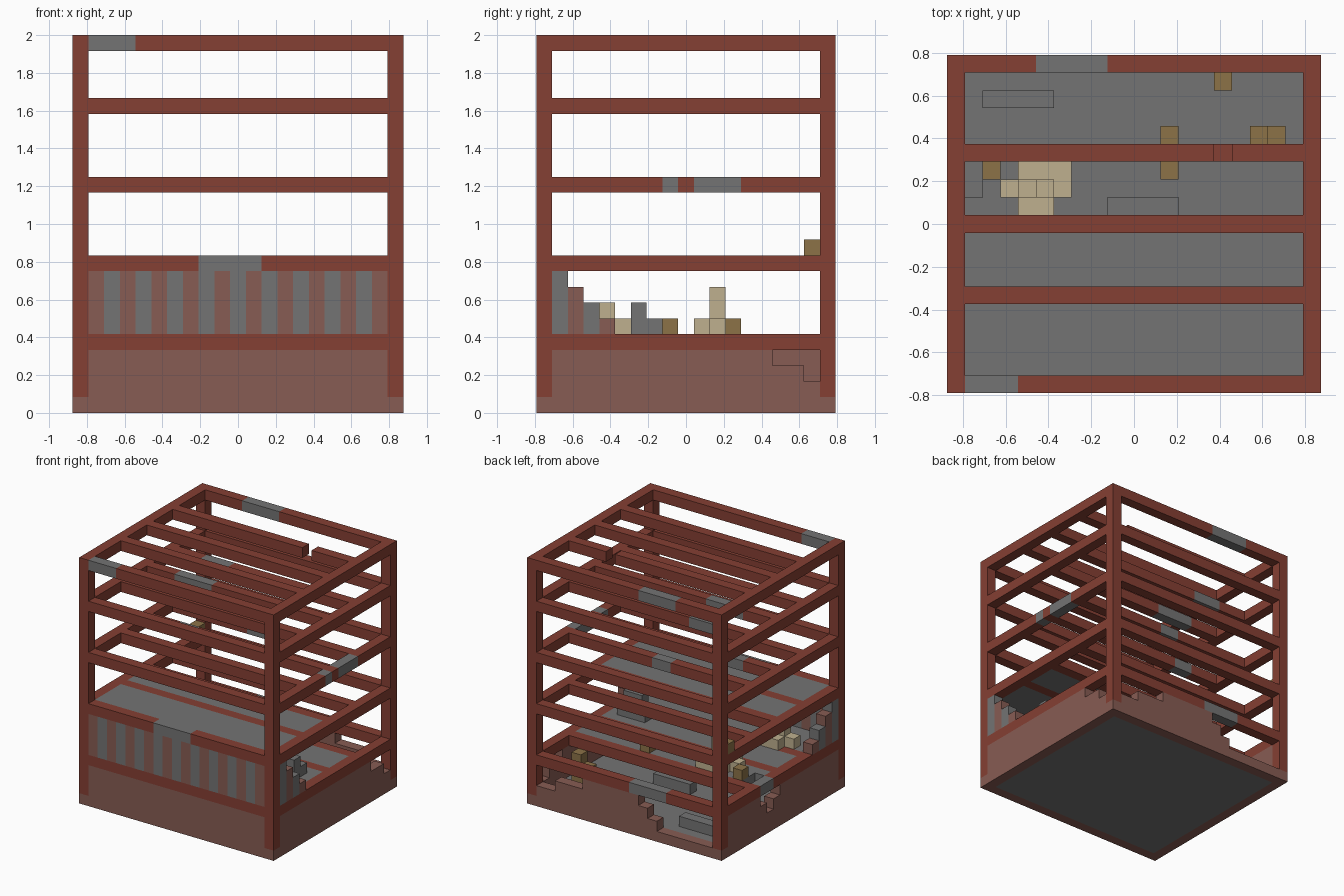
import bpy, bmesh

cube = bpy.data.objects.get("Cube")
if cube:
    bpy.data.objects.remove(cube)

U = 1 / 12              # one block
HX, HY = 10.5, 9.5      # half width and half depth in blocks
IX, IY = HX - 1, HY - 1
LEVELS = (4, 9, 14, 19, 23)


def material(name, rgb):
    m = bpy.data.materials.new(name)
    m.use_nodes = True
    m.diffuse_color = (*rgb, 1)
    m.node_tree.nodes["Principled BSDF"].inputs["Base Color"].default_value = (*rgb, 1)
    return m


MATS = {
    "red": material("rust red", (.235, .05, .033)),
    "grey": material("steel grey", (.174, .174, .174)),
    "brown": material("faded rust", (.243, .107, .087)),
    "tan": material("tan", (.264, .17, .064)),
    "cream": material("cream", (.52, .434, .274)),
}
parts = {}


def box(part, colour, x0, x1, y0, y1, z0, z1):
    """Queue a block-aligned box for a part."""
    parts.setdefault((part, colour), []).append((x0, x1, y0, y1, z0, z1))


def block(part, colour, x, y, z, h=1):
    box(part, colour, x, x + 1, y, y + 1, z, z + h)


def rail(part, axis, across, z, patches=(), gap=None):
    """Beam along an axis, with grey patches and an optional gap."""
    end = IX if axis == "x" else IY
    cuts = sorted({-end, end, *(v for p in patches for v in p), *(gap or ())})
    for a, b in zip(cuts, cuts[1:]):
        if gap and (a, b) == gap:
            continue
        colour = "grey" if (a, b) in patches else "red"
        if axis == "x":
            box(part, colour, a, b, across - .5, across + .5, z, z + 1)
        else:
            box(part, colour, across - .5, across + .5, a, b, z, z + 1)


# Corner posts and their faded feet
for sx in (-1, 1):
    for sy in (-1, 1):
        x, y = sx * 10 - .5, sy * 9 - .5
        block("corner_posts", "red", x, y, 1, 23)
        block("base_walls", "brown", x, y, 0)

# Outer rails with grey patches
front = {23: [(-9.5, -6.5)], 9: [(-2.5, 1.5)]}
back = {23: [(-5.5, -1.5)], 4: [(-4.5, -.5)]}
left = {14: [(-1.5, -.5), (.5, 3.5)]}
right = {4: [(1.5, 3.5)]}
for z in LEVELS:
    rail("front_rails", "x", -9, z, front.get(z, ()))
    rail("back_rails", "x", 9, z, back.get(z, ()))
    rail("left_rails", "y", 10, z, left.get(z, ()))
    rail("right_rails", "y", -10, z, right.get(z, ()))

# Inner cross beams, one of them broken at the top
inner = {(19, 0): [(-6.5, -2.5)], (19, 4): [(-6.5, -3.5)],
         (14, 4): [(-1.5, .5)], (14, 0): [(-6.5, -4.5)]}
for z in LEVELS:
    for y in (-4, 0, 4):
        rail("cross_beams", "x", y, z, inner.get((z, y), ()),
             (4.5, 5.5) if (z, y) == (23, 4) else None)

# Base floor and walls, broken near the back corners
box("base_floor", "grey", -IX, IX, -IY, IY, 0, 1)
box("base_walls", "brown", -IX, IX, -HY, -IY, 0, 4)
for i in range(19):
    x = -IX + i
    h = 1 if x < -3.5 else 2 if x < -2.5 else 3 if x < -1.5 else 4
    if x >= 4.5:
        h = 2 if x >= 7.5 else 3
    box("base_walls", "brown", x, x + 1, IY, HY, 0, h)
for i in range(17):
    y = -IY + i
    h = 2 if y >= 7.5 else 3 if y >= 5.5 else 4
    box("base_walls", "brown", IX, HX, y, y + 1, 0, h)
    h = 2 if 1.5 <= y < 2.5 else 3 if .5 <= y < 3.5 else 4
    box("base_walls", "brown", -HX, -IX, y, y + 1, 0, h)

# Ribbed front panel and its broken remains on both sides
for i in range(19):
    box("front_panel", "grey" if i % 2 else "brown",
        -IX + i, -IX + i + 1, -HY, -IY, 5, 9)
for side in (-HX, IX):
    for i in range(4):
        box("side_panel_remains", "brown" if i % 2 else "grey",
            side, side + 1, -IY + i, -IY + i + 1, 5, 9 - i)

# Shelf plates and the middle floor with its holes
for z, part in ((9, "upper_shelf"), (4, "middle_floor")):
    box(part, "grey", -IX, IX, -8.5, -4.5, z, z + 1)
    box(part, "grey", -IX, IX, -3.5, -.5, z, z + 1)
box("middle_floor", "grey", -8.5, -1.5, .5, 1.5, 4, 5)
box("middle_floor", "grey", -9.5, -8.5, .5, 1.5, 4, 5)
box("middle_floor", "grey", 2.5, IX, .5, 1.5, 4, 5)
box("middle_floor", "grey", -8.5, IX, 1.5, 3.5, 4, 5)

# Fallen grey bars
box("fallen_bars", "grey", -1.5, 2.5, .5, 1.5, 1, 2)
box("fallen_bars", "grey", -8.5, -4.5, 6.5, 7.5, 1, 2)
box("fallen_bars", "grey", 6.5, 8.5, -3.5, -2.5, 5, 7)
box("fallen_bars", "grey", 5.5, 8.5, -2.5, -1.5, 5, 6)

# Cream rubble heaps
for x, y, h in ((-6.5, .5, 1), (-5.5, .5, 1), (-7.5, 1.5, 1), (-6.5, 1.5, 2),
                (-5.5, 1.5, 3), (-4.5, 1.5, 1), (-6.5, 2.5, 1), (-5.5, 2.5, 1),
                (-4.5, 2.5, 1), (-7.5, -5.5, 2), (-8.5, -5.5, 1),
                (-7.5, -4.5, 1), (-6.5, -4.5, 1), (-6.5, -5.5, 1)):
    block("cream_rubble", "cream", x, y, 5, h)

# Loose tan blocks
for x, y, z, h in ((-8.5, 2.5, 5, 1), (1.5, 2.5, 5, 1), (-4.5, -1.5, 5, 1),
                   (1.5, 4.5, 1, 1), (6.5, 4.5, 1, 2), (7.5, 4.5, 1, 3),
                   (4.5, 7.5, 1, 1), (-10.5, 7.5, 10, 1)):
    block("tan_blocks", "tan", x, y, z, h)

# Build one object for each part and colour
for (part, colour), boxes in parts.items():
    bm = bmesh.new()
    for x0, x1, y0, y1, z0, z1 in boxes:
        vs = bmesh.ops.create_cube(bm, size=1)["verts"]
        for v in vs:
            v.co = (U * (x1 if v.co.x > 0 else x0),
                    U * (y1 if v.co.y > 0 else y0),
                    U * (z1 if v.co.z > 0 else z0))
    name = part if colour == "red" else f"{part}_{colour}"
    me = bpy.data.meshes.new(name)
    bm.to_mesh(me)
    bm.free()
    me.materials.append(MATS[colour])
    bpy.context.collection.objects.link(bpy.data.objects.new(name, me))
